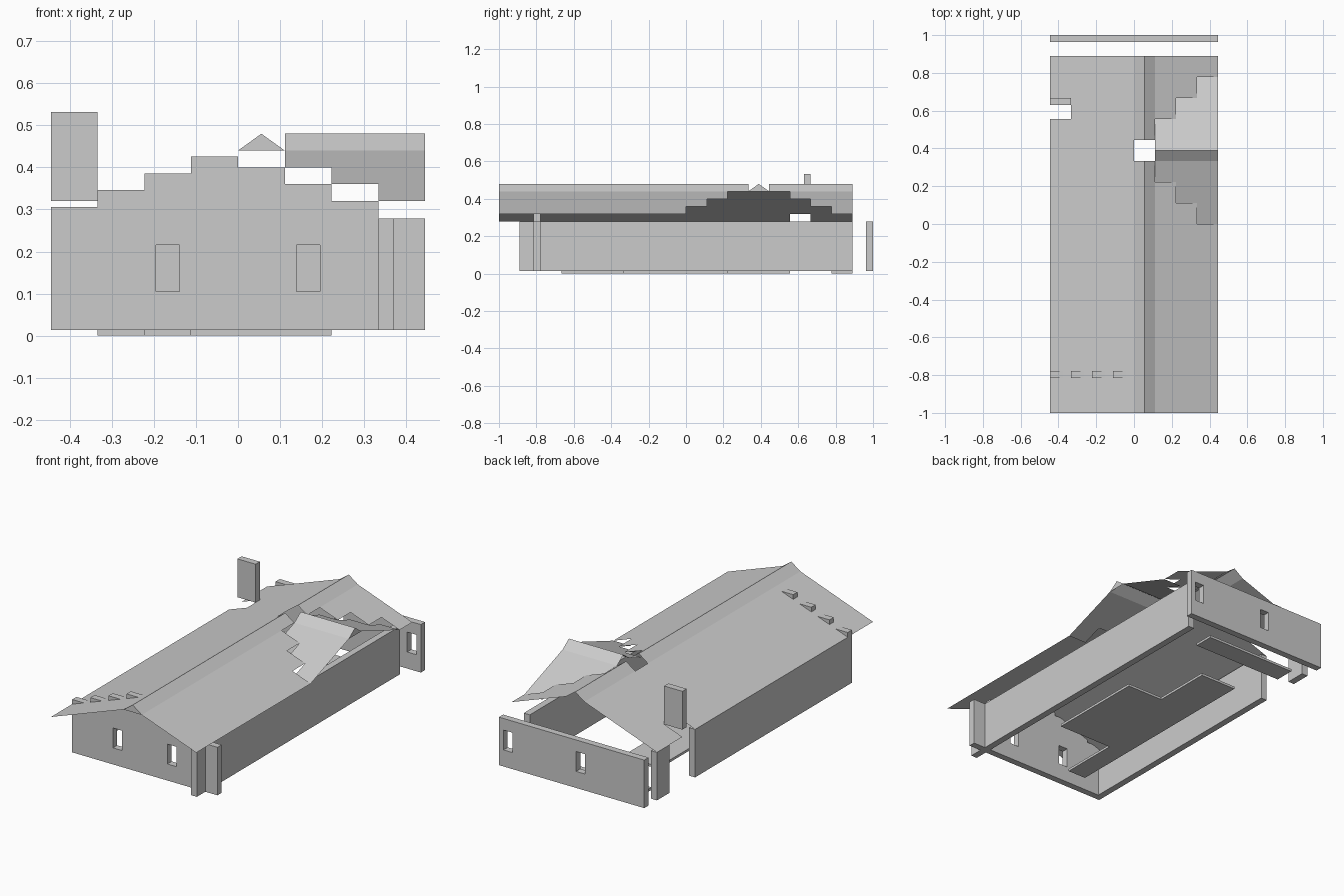
import bpy, bmesh

if "Cube" in bpy.data.objects:
    bpy.data.objects.remove(bpy.data.objects["Cube"])

U = 1 / 9            # grid cell
S = 0.04             # roof rise per cell
T = U / 3            # wall thickness
Z0, EAVE = 0.0135, 0.279


def make(name, quads):
    """Mesh from a list of corner-lists."""
    bm = bmesh.new()
    for q in quads:
        bm.faces.new([bm.verts.new(p) for p in q])
    bmesh.ops.remove_doubles(bm, verts=bm.verts, dist=1e-4)
    me = bpy.data.meshes.new(name)
    bm.to_mesh(me)
    bm.free()
    ob = bpy.data.objects.new(name, me)
    bpy.context.collection.objects.link(ob)
    return ob


def box(name, x0, x1, y0, y1, z0=Z0, z1=EAVE):
    p = [[(x, y, z) for x, y in ((x0, y0), (x1, y0), (x1, y1), (x0, y1))] for z in (z0, z1)]
    a, b = p
    sides = [[a[i], a[(i + 1) % 4], b[(i + 1) % 4], b[i]] for i in range(4)]
    return make(name, [a[::-1], b] + sides)


def slope_x(x0, x1, y0, y1, z0, z1):
    """Roof strip falling along x."""
    return [(x0, y0, z0), (x1, y0, z1), (x1, y1, z1), (x0, y1, z0)]


def slope_y(x0, x1, y0, y1, z0, z1):
    """Roof strip falling along y."""
    return [(x0, y0, z0), (x1, y0, z0), (x1, y1, z1), (x0, y1, z1)]


def pierced_wall(name, x0, x1, y0, y1, centres):
    """Wall along x with a window opening at each centre."""
    edges = x0
    for i, c in enumerate(centres):
        a, b = c - U / 4, c + U / 4
        box(f"{name}_panel_{i}", edges, a, y0, y1)
        box(f"{name}_sill_{i}", a, b, y0, y1, Z0, 0.105)
        box(f"{name}_lintel_{i}", a, b, y0, y1, 0.215, EAVE)
        edges = b
    box(f"{name}_panel_end", edges, x1, y0, y1)


# Walls
FY = -7 * U - T
pierced_wall("front_wall", -4 * U, 4 * U, FY, FY + T, (-1.5 * U, 1.5 * U))
pierced_wall("back_wall", -4 * U, 4 * U, 1 - T, 1, (-0.5 * U, 3.5 * U))
box("right_wall", 3 * U, 3 * U + T, -8 * U, 8 * U)
box("left_wall", -4 * U, -4 * U + T, FY, 5 * U)
box("left_back_post", -4 * U, -4 * U + T, 7 * U, 8 * U)

# Stepped gable blocks above the front wall
tops = [0.306 + S * i for i in range(4)] + [0.40, 0.36, 0.32]
for i, top in enumerate(tops):
    box(f"gable_block_{i}", (i - 4) * U, (i - 3) * U, FY, FY + T, EAVE, top)

# Floor slabs
for i, (a, b, c, d) in enumerate([(-2, -1, -6, -3), (-2, 2, -3, 2), (-2, 0, 2, 5), (-3, 2, 7, 8)]):
    box(f"floor_{i}", a * U, b * U, c * U, d * U, 0, Z0)

# Main roof, left side, with a missing tile by the chimney
quads = [slope_x(-3 * U, 0, -1, 8 * U, 0.32, 0.44)]
for y0, y1 in ((-9, 5), (6, 8)):
    quads.append(slope_x(-4 * U, -3 * U, y0 * U, y1 * U, 0.28, 0.32))
make("left_roof", quads)

# Main roof, right side, stepped back around the cross roof
quads = []
for i in range(1, 4):
    z = 0.48 - S * i
    for y0, y1 in ((-9, 3 - i), (4 + i, 8)):
        quads.append(slope_x(i * U, (i + 1) * U, y0 * U, y1 * U, z, z - S))
make("right_roof", quads)

# Main ridge cap
quads = [[(0, -1, 0.44), (U, -1, 0.44), (U / 2, -1, 0.48)]]
for y0, y1 in ((-9, 3), (4, 8)):
    quads.append(slope_x(0, U / 2, y0 * U, y1 * U, 0.44, 0.48))
    quads.append(slope_x(U / 2, U, y0 * U, y1 * U, 0.48, 0.44))
make("ridge_cap", quads)

# Cross roof over the right side
quads = []
for i in range(1, 4):
    z = 0.48 - S * i
    quads.append(slope_y(i * U, 4 * U, (3 - i) * U, (4 - i) * U, z - S, z))
    quads.append(slope_y(i * U, 4 * U, (3 + i) * U, (4 + i) * U, z, z - S))
make("cross_roof", quads)
make("cross_ridge_cap", [
    slope_y(U, 4 * U, 3 * U, 3.5 * U, 0.44, 0.48),
    slope_y(U, 4 * U, 3.5 * U, 4 * U, 0.48, 0.44),
    [(4 * U, 3 * U, 0.44), (4 * U, 4 * U, 0.44), (4 * U, 3.5 * U, 0.48)]])

# Chimney panel
box("chimney", -4 * U, -3 * U, 6 * U - T, 6 * U, 0.32, 0.532)
